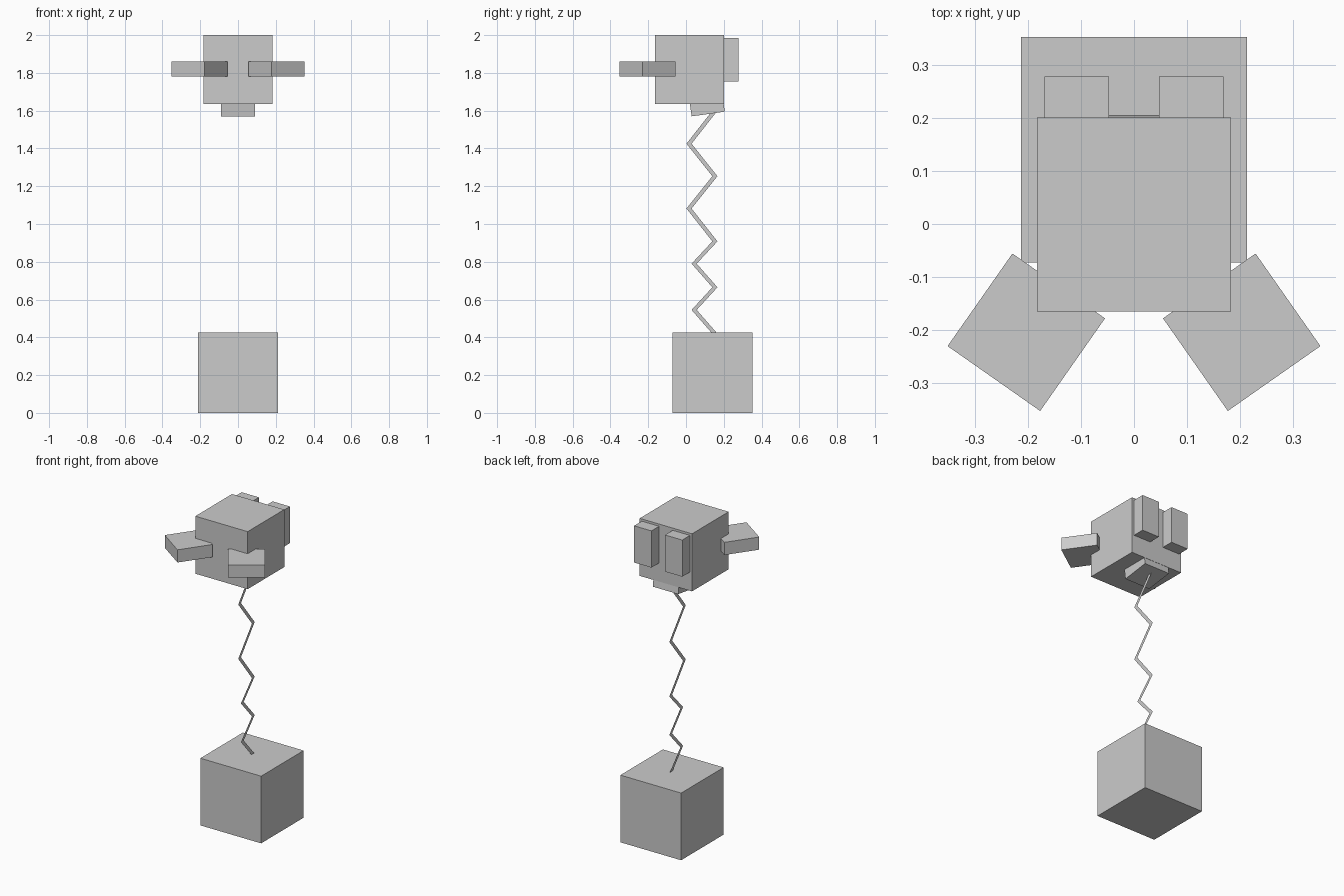
import bpy
import bmesh
from math import radians
from mathutils import Matrix, Vector

cube = bpy.data.objects.get("Cube")
if cube:
    bpy.data.objects.remove(cube, do_unlink=True)

grey = bpy.data.materials.new("plain grey")
grey.use_nodes = True
colour = (0.6, 0.6, 0.6, 1)
grey.diffuse_color = colour
grey.node_tree.nodes["Principled BSDF"].inputs["Base Color"].default_value = colour


def finish(name, bm):
    mesh = bpy.data.meshes.new(name)
    bm.to_mesh(mesh)
    bm.free()
    mesh.materials.append(grey)
    obj = bpy.data.objects.new(name, mesh)
    bpy.context.collection.objects.link(obj)
    return obj


def box(name, centre, size, angle=0, axis="Z"):
    bm = bmesh.new()
    matrix = (Matrix.Translation(Vector(centre))
              @ Matrix.Rotation(radians(angle), 4, axis)
              @ Matrix.Diagonal((*size, 1)))
    bmesh.ops.create_cube(bm, size=1, matrix=matrix)
    return finish(name, bm)


# Base block and head
box("base_box", (0, 0.14, 0.213), (0.425, 0.425, 0.425))
box("head", (0, 0.018, 1.818), (0.366, 0.366, 0.364))

# Tilted jaw, its top sunk into the head
box("jaw", (0, 0.112, 1.622), (0.178, 0.177, 0.08), 8, "X")

# Paired side flaps and back plates
for side, label in ((1, "left"), (-1, "right")):
    box(label + "_flap", (side * 0.203, -0.204, 1.82), (0.213, 0.213, 0.08), side * 35)
    box(label + "_back_plate", (side * 0.108, 0.238, 1.87), (0.121, 0.08, 0.232))

# Flat zigzag spring ribbon, from base to jaw
path = [(0.148, 0.425), (0.043, 0.545), (0.153, 0.665), (0.043, 0.79), (0.153, 0.908),
        (0.016, 1.082), (0.153, 1.253), (0.016, 1.425), (0.153, 1.6)]
half = 0.0135
bm = bmesh.new()
rows = [[bm.verts.new((0, y + s * half, z)) for s in (-1, 1)] for y, z in path]
for (a, b), (c, d) in zip(rows, rows[1:]):
    bm.faces.new((a, b, d, c))
finish("zigzag_spring", bm)
